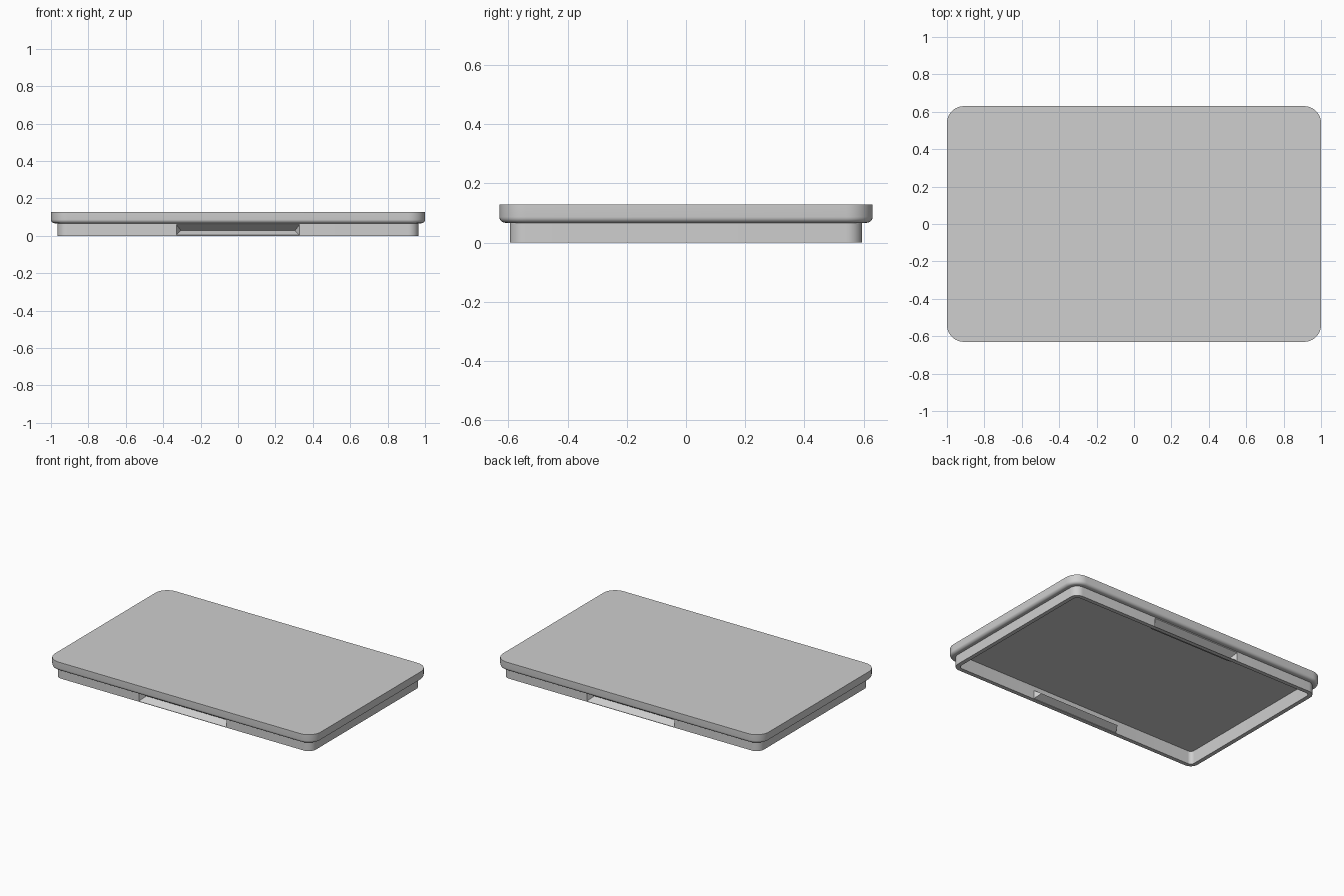
import bpy, bmesh
from math import sin, cos, pi

cube = bpy.data.objects.get("Cube")
if cube:
    bpy.data.objects.remove(cube, do_unlink=True)

HALF_X, HALF_Y, HEIGHT = 1.0, 0.63, 0.128
CORNER, SEGMENTS = 0.09, 10
EDGE = 0.02                      # rounding under the plate
SKIRT_TOP, SKIRT_IN, WALL = 0.067, 0.035, 0.028
CAVITY_TOP = 0.09
GRIP_DEPTH = 0.045

grey = bpy.data.materials.new("light grey")
grey.use_nodes = True
colour = (0.62, 0.62, 0.62, 1)
grey.diffuse_color = colour
grey.node_tree.nodes["Principled BSDF"].inputs["Base Color"].default_value = colour


def add_object(name, bm):
    bmesh.ops.recalc_face_normals(bm, faces=bm.faces)
    mesh = bpy.data.meshes.new(name)
    bm.to_mesh(mesh)
    bm.free()
    mesh.materials.append(grey)
    obj = bpy.data.objects.new(name, mesh)
    bpy.context.collection.objects.link(obj)
    return obj


def rounded_loop(bm, inset, z):
    """Rounded rectangle, offset inward from the plate outline."""
    radius = CORNER - inset
    verts = []
    for corner, (sx, sy) in enumerate([(1, 1), (-1, 1), (-1, -1), (1, -1)]):
        for i in range(SEGMENTS + 1):
            a = (corner + i / SEGMENTS) * pi / 2
            verts.append(bm.verts.new((sx * (HALF_X - CORNER) + radius * cos(a),
                                       sy * (HALF_Y - CORNER) + radius * sin(a), z)))
    return verts


def wedge(name, side, y, run_out):
    """Solid with a rectangular base that tapers inward to a level ridge."""
    bm = bmesh.new()
    for sx in (-1, 1):
        for depth in (0, run_out):
            for z in (0.003, 0.06):
                bm.verts.new((sx * 0.33, side * (y + depth), z))
        bm.verts.new((sx * 0.305, side * (y - GRIP_DEPTH), 0.028))
    bmesh.ops.convex_hull(bm, input=bm.verts)
    bmesh.ops.dissolve_limit(bm, angle_limit=0.01, verts=bm.verts, edges=bm.edges)
    obj = add_object(name, bm)
    obj.hide_render = True
    return obj


# Plate, skirt and hollow underside as one lofted shell
profile = [(0, HEIGHT)]
for i in range(7):
    a = i / 6 * pi / 2
    profile.append((EDGE * (1 - cos(a)), SKIRT_TOP + EDGE * (1 - sin(a))))
inner = SKIRT_IN + WALL
profile += [(SKIRT_IN, SKIRT_TOP), (SKIRT_IN, 0), (inner, 0), (inner, CAVITY_TOP)]

bm = bmesh.new()
loops = [rounded_loop(bm, *point) for point in profile]
for upper, lower in zip(loops, loops[1:]):
    for i in range(len(upper)):
        j = (i + 1) % len(upper)
        bm.faces.new((upper[i], lower[i], lower[j], upper[j]))
bm.faces.new(loops[0])
bm.faces.new(loops[-1])
lid = add_object("lid", bm)
bpy.context.view_layer.objects.active = lid
lid.select_set(True)

# Finger grips on front and back: inner bulge first, then outer groove
for side in (-1, 1):
    outer_y = HALF_Y - SKIRT_IN
    steps = [("grip_bulge", outer_y - WALL, 0.012, 'UNION'),
             ("grip_groove", outer_y, 0.02, 'DIFFERENCE')]
    for name, y, run_out, operation in steps:
        helper = wedge(name, side, y, run_out)
        mod = lid.modifiers.new(name, 'BOOLEAN')
        mod.operation = operation
        mod.solver = 'EXACT'
        mod.object = helper
        bpy.ops.object.modifier_apply(modifier=mod.name)
        bpy.data.objects.remove(helper, do_unlink=True)

bpy.ops.object.shade_smooth_by_angle(angle=pi / 6)
